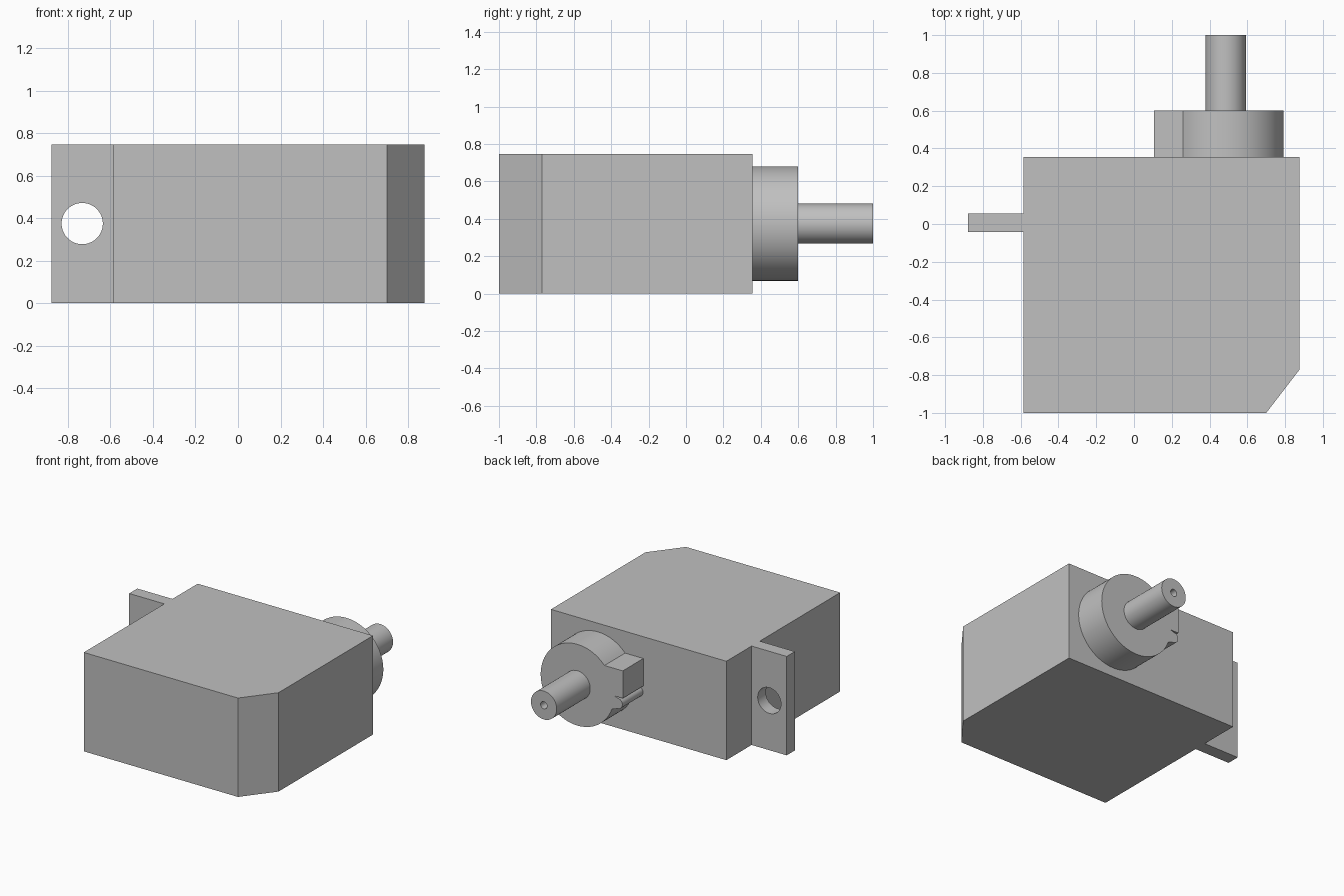
import bpy, bmesh
from math import sin, cos, radians
from mathutils import Vector

if "Cube" in bpy.data.objects:
    bpy.data.objects.remove(bpy.data.objects["Cube"])

GREY = (0.53, 0.53, 0.53, 1)
metal = bpy.data.materials.new("plain grey")
metal.use_nodes = True
metal.diffuse_color = GREY
metal.node_tree.nodes["Principled BSDF"].inputs["Base Color"].default_value = GREY


def prism(name, outline, start, sweep):
    """Extrude a closed outline; start maps each 2D point into space."""
    bm = bmesh.new()
    face = bm.faces.new([bm.verts.new(start(a, b)) for a, b in outline])
    new = bmesh.ops.extrude_face_region(bm, geom=[face])["geom"]
    bmesh.ops.translate(bm, vec=Vector(sweep),
                        verts=[v for v in new if isinstance(v, bmesh.types.BMVert)])
    bmesh.ops.recalc_face_normals(bm, faces=bm.faces)
    mesh = bpy.data.meshes.new(name)
    bm.to_mesh(mesh)
    bm.free()
    mesh.materials.append(metal)
    obj = bpy.data.objects.new(name, mesh)
    bpy.context.collection.objects.link(obj)
    return obj


def along_y(name, outline, y0, y1):
    return prism(name, outline, lambda x, z: (x, y0, z), (0, y1 - y0, 0))


def arc(cx, cz, r, a0, a1, n):
    angles = [radians(a0 + (a1 - a0) * i / n) for i in range(n + 1)]
    return [(cx + r * cos(a), cz + r * sin(a)) for a in angles]


def circle(cx, cz, r, n=64):
    return arc(cx, cz, r, 0, 360, n)[:-1]


def select_only(obj):
    bpy.ops.object.select_all(action='DESELECT')
    obj.select_set(True)
    bpy.context.view_layer.objects.active = obj


def drill(obj, cutter):
    cutter.hide_render = True
    mod = obj.modifiers.new("hole", 'BOOLEAN')
    mod.operation = 'DIFFERENCE'
    mod.solver = 'EXACT'
    mod.object = cutter
    select_only(obj)
    bpy.ops.object.modifier_apply(modifier=mod.name)
    bpy.data.objects.remove(cutter)


HEIGHT, MID = 0.745, 0.374
AXIS = 0.485

# Gearbox body with one chamfered front corner
prism("body", [(-0.585, -1), (0.7, -1), (0.877, -0.77), (0.877, 0.355), (-0.585, 0.355)],
      lambda x, y: (x, y, 0), (0, 0, HEIGHT))

# Mounting ear with a bolt hole
ear = along_y("mounting_ear", [(-0.878, 0), (-0.585, 0), (-0.585, HEIGHT), (-0.878, HEIGHT)],
              -0.042, 0.055)
drill(ear, along_y("ear_cutter", circle(-0.733, MID, 0.097), -0.2, 0.2))

# Collar with a square key and a small rounded lug below it
collar_outline = (arc(AXIS, MID, 0.306, 137.5, -160, 80)
                  + arc(0.15, 0.325, 0.04, 270, 90, 10)
                  + [(0.18, MID), (0.107, MID), (0.107, 0.581)])
collar = along_y("collar", collar_outline, 0.355, 0.6)

# Output shaft with a centre hole in its end
shaft = along_y("shaft", circle(AXIS, MID, 0.107), 0.6, 1)
drill(shaft, along_y("shaft_cutter", circle(AXIS, MID, 0.027, 32), 0.9, 1.1))

for part in (ear, collar, shaft):
    select_only(part)
    bpy.ops.object.shade_smooth_by_angle(angle=radians(30))
